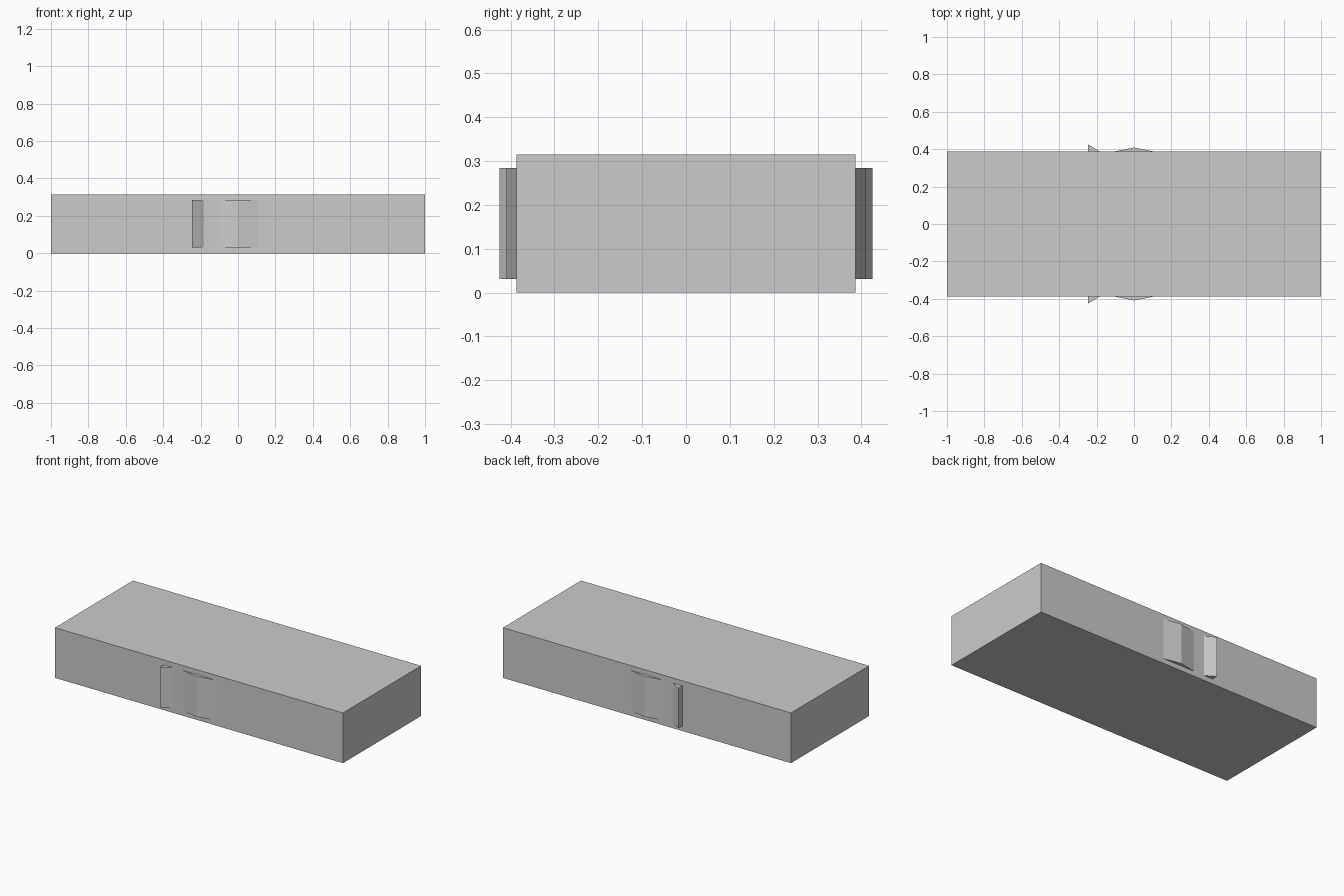
import bpy, bmesh

if "Cube" in bpy.data.objects:
    bpy.data.objects.remove(bpy.data.objects["Cube"])

LENGTH, WIDTH, HEIGHT = 2.0, 0.774, 0.315
SIDE = WIDTH / 2
Z0, Z1 = 0.031, 0.284


def prism(name, outline, z0, z1, mirror=False):
    """Extrude an xy outline upward, optionally mirrored to the other long side."""
    bm = bmesh.new()
    face = bm.faces.new([bm.verts.new((x, y, z0)) for x, y in outline])
    top = bmesh.ops.extrude_face_region(bm, geom=[face])["geom"]
    bmesh.ops.translate(bm, vec=(0, 0, z1 - z0),
                        verts=[g for g in top if isinstance(g, bmesh.types.BMVert)])
    bmesh.ops.recalc_face_normals(bm, faces=bm.faces)
    mesh = bpy.data.meshes.new(name)
    bm.to_mesh(mesh)
    bm.free()
    obj = bpy.data.objects.new(name, mesh)
    bpy.context.collection.objects.link(obj)
    if mirror:
        mod = obj.modifiers.new("both_sides", "MIRROR")
        mod.use_axis = (False, True, False)
        mod.use_mirror_merge = False
    return obj


# Main block
h = LENGTH / 2
prism("body", [(-h, -SIDE), (h, -SIDE), (h, SIDE), (-h, SIDE)], 0, HEIGHT)

# Shallow pointed grip in the middle of each long side
prism("side_grip", [(-0.11, -SIDE), (0, -0.409), (0.11, -SIDE)], Z0, Z1, mirror=True)

# Steep wedge catch next to each grip
prism("side_catch", [(-0.245, -SIDE), (-0.245, -0.425), (-0.182, -SIDE)], Z0, Z1, mirror=True)
